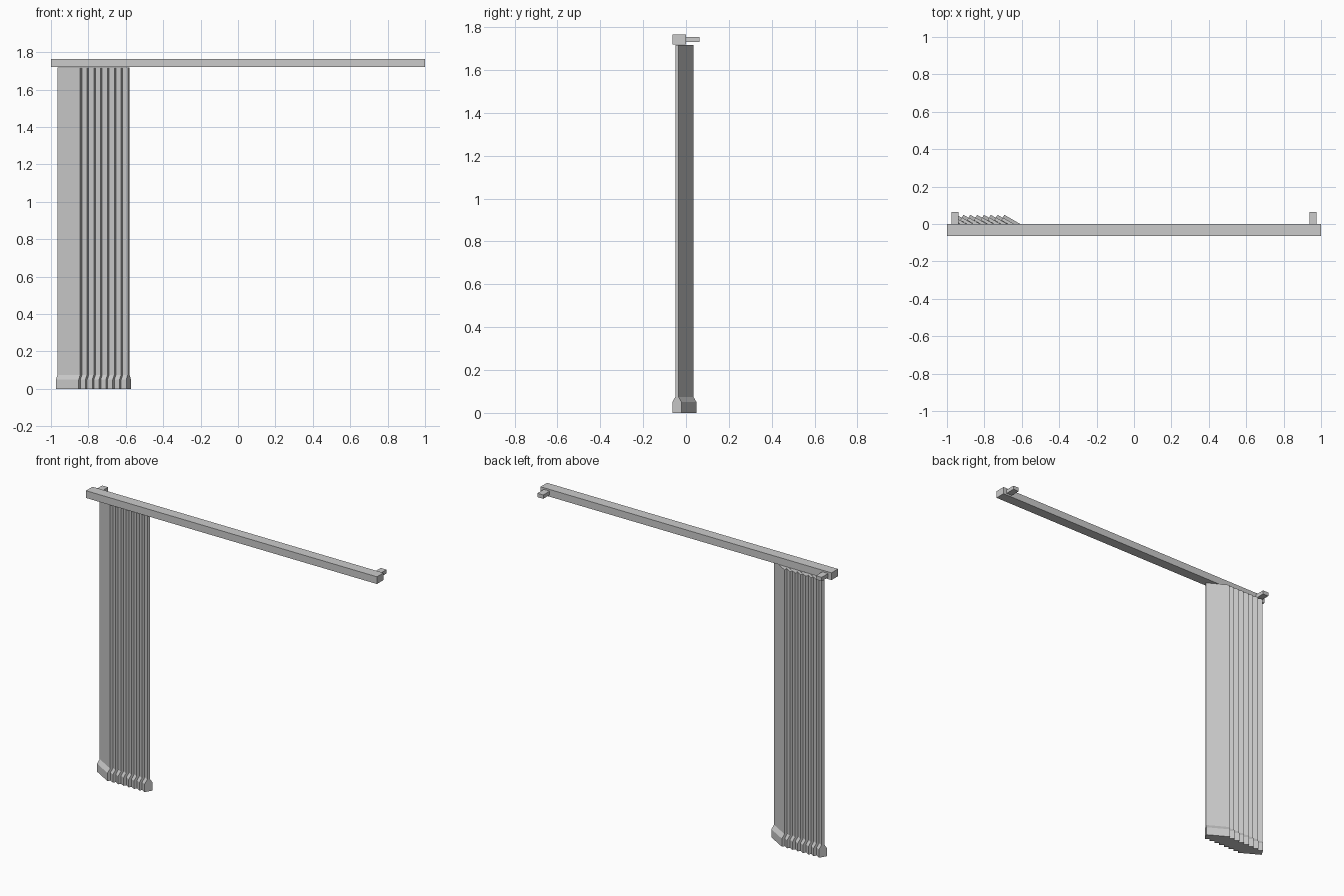
import bpy, bmesh, math

cube = bpy.data.objects.get("Cube")
if cube:
    bpy.data.objects.remove(cube, do_unlink=True)

# Single grey finish
grey = bpy.data.materials.new("light_grey")
grey.use_nodes = True
colour = (0.6, 0.6, 0.6, 1)
grey.diffuse_color = colour
grey.node_tree.nodes["Principled BSDF"].inputs["Base Color"].default_value = colour


def loft(name, sections, width, location=(0, 0, 0), turn=0):
    """Stack rectangles given as (height, thickness) into a closed solid."""
    bm = bmesh.new()
    rings = []
    for z, thick in sections:
        corners = ((-1, -1), (1, -1), (1, 1), (-1, 1))
        rings.append([bm.verts.new((sx * width / 2, sy * thick / 2, z)) for sx, sy in corners])
    for low, high in zip(rings, rings[1:]):
        for i in range(4):
            j = (i + 1) % 4
            bm.faces.new((low[i], low[j], high[j], high[i]))
    bm.faces.new(rings[0][::-1])
    bm.faces.new(rings[-1])
    mesh = bpy.data.meshes.new(name)
    bm.to_mesh(mesh)
    bm.free()
    mesh.materials.append(grey)
    obj = bpy.data.objects.new(name, mesh)
    obj.location = location
    obj.rotation_euler.z = turn
    bpy.context.collection.objects.link(obj)
    return obj


# Head rail
loft("head_rail", [(1.72, 0.064), (1.765, 0.064)], 2.0, (0, -0.032, 0))

# Wall brackets behind both ends
for side, x in (("right", -0.957), ("left", 0.957)):
    loft(side + "_bracket", [(1.731, 0.063), (1.755, 0.063)], 0.04, (x, 0.0315, 0))

# Bunched slats, each flaring into a bottom weight
profile = [(0, 0.05), (0.05, 0.05), (0.075, 0.017), (1.717, 0.017)]
for n in range(8):
    loft(f"slat_{n + 1}", profile, 0.14, (-0.9 + 0.0364 * n, -0.0075, 0), math.radians(-30))
